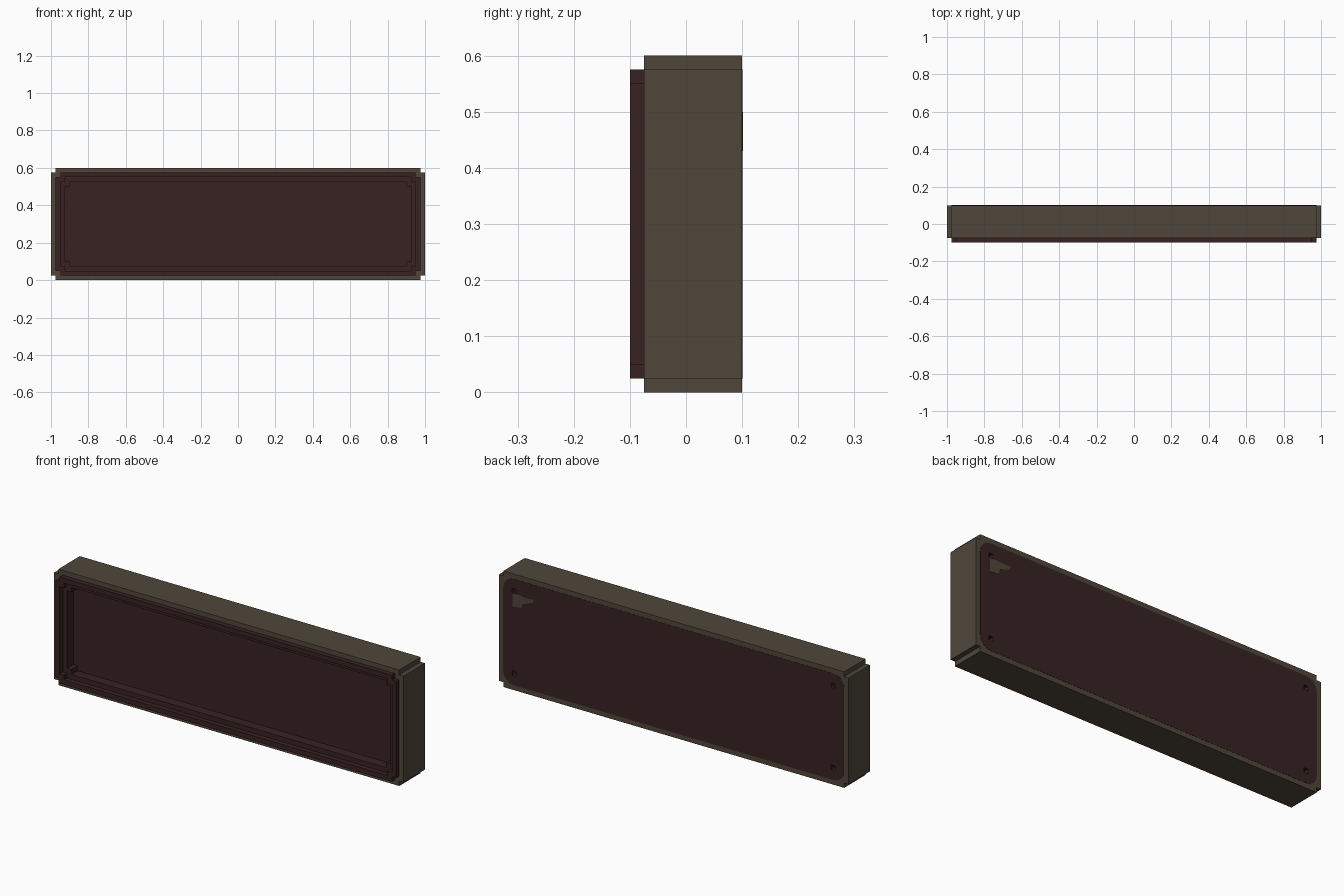
import bpy, bmesh, math

cube = bpy.data.objects.get("Cube")
if cube:
    bpy.data.objects.remove(cube, do_unlink=True)

STEP = 0.025   # grid unit of every ledge and corner notch
MID = 0.3      # middle height
BROWN, MAROON = 0, 1


def material(name, rgb):
    m = bpy.data.materials.new(name)
    m.use_nodes = True
    color = (*rgb, 1)
    m.diffuse_color = color
    bsdf = next(n for n in m.node_tree.nodes if n.type == "BSDF_PRINCIPLED")
    bsdf.inputs["Base Color"].default_value = color
    bsdf.inputs["Roughness"].default_value = 0.9
    return m


MATS = [material("olive_brown", (0.080, 0.062, 0.042)),
        material("dark_maroon", (0.040, 0.016, 0.017))]


def finish(name, bm):
    bmesh.ops.recalc_face_normals(bm, faces=bm.faces)
    mesh = bpy.data.meshes.new(name)
    bm.to_mesh(mesh)
    bm.free()
    for m in MATS:
        mesh.materials.append(m)
    obj = bpy.data.objects.new(name, mesh)
    bpy.context.collection.objects.link(obj)
    return obj


def notched(inset):
    """Rectangle outline with one square step cut from each corner."""
    w, h = 1 - inset, MID - inset
    corner = [(w, h - STEP), (w - STEP, h - STEP), (w - STEP, h)]
    pts = []
    for sx, sz in ((1, 1), (-1, 1), (-1, -1), (1, -1)):
        part = corner if sx * sz > 0 else corner[::-1]
        pts += [(sx * x, MID + sz * z) for x, z in part]
    return pts


def rounded(inset, r, segments=4):
    """Rectangle outline with rounded corners."""
    pts = []
    for i, (sx, sz) in enumerate(((1, 1), (-1, 1), (-1, -1), (1, -1))):
        for k in range(segments + 1):
            a = math.pi / 2 * (i + k / segments)
            pts.append((sx * (1 - inset - r) + r * math.cos(a),
                        MID + sz * (MID - inset - r) + r * math.sin(a)))
    return pts


def loft(name, sections, mats, closed=False):
    """Bridge (outline, y) sections; mats gives one colour per band."""
    bm = bmesh.new()
    loops = [[bm.verts.new((x, y, z)) for x, z in pts] for pts, y in sections]
    pairs = list(zip(loops, loops[1:]))
    if closed:
        pairs.append((loops[-1], loops[0]))
    else:
        bm.faces.new(loops[0]).material_index = mats[0]
        bm.faces.new(loops[-1]).material_index = mats[-1]
    for (a, b), mat in zip(pairs, mats):
        n = len(a)
        for i in range(n):
            j = (i + 1) % n
            bm.faces.new((a[i], a[j], b[j], b[i])).material_index = mat
    return finish(name, bm)


# Case with a recessed front panel
case = loft("case", [(notched(0), 0.1), (notched(0), -0.075),
                     (notched(2 * STEP), -0.075), (notched(3 * STEP), -0.075),
                     (notched(3 * STEP), -0.025)],
            [BROWN, BROWN, MAROON, MAROON])

# Raised rim around the recess
loft("front_rim", [(notched(STEP), -0.075), (notched(STEP), -0.1),
                   (notched(2 * STEP), -0.1), (notched(2 * STEP), -0.075)],
     [MAROON] * 4, closed=True)

# Back plate, nearly flush with the case
plate_shape = rounded(STEP, 0.06)
plate = loft("back_plate", [(plate_shape, 0.098), (plate_shape, 0.101)], [MAROON])

# Bare patch near one screw hole
patch = [(0.92, 0.5), (0.92, 0.43), (0.87, 0.437), (0.86, 0.46),
         (0.805, 0.482), (0.8, 0.497)]
loft("bare_patch", [(patch, 0.0995), (patch, 0.1018)], [BROWN])

# Square screw holes in the four back corners
bm = bmesh.new()
for sx in (-1, 1):
    for sz in (-1, 1):
        new = bmesh.ops.create_cube(bm, size=1)["verts"]
        bmesh.ops.scale(bm, verts=new, vec=(0.024, 0.12, 0.024))
        bmesh.ops.translate(bm, verts=new, vec=(sx * 0.9125, 0.07, MID + sz * 0.2125))
for f in bm.faces:
    f.material_index = MAROON
cutter = finish("hole_cutter", bm)
cutter.hide_render = True
for obj in (case, plate):
    mod = obj.modifiers.new("holes", "BOOLEAN")
    mod.operation = "DIFFERENCE"
    mod.solver = "EXACT"
    mod.object = cutter
    bpy.context.view_layer.objects.active = obj
    bpy.ops.object.modifier_apply(modifier=mod.name)
bpy.data.objects.remove(cutter, do_unlink=True)
